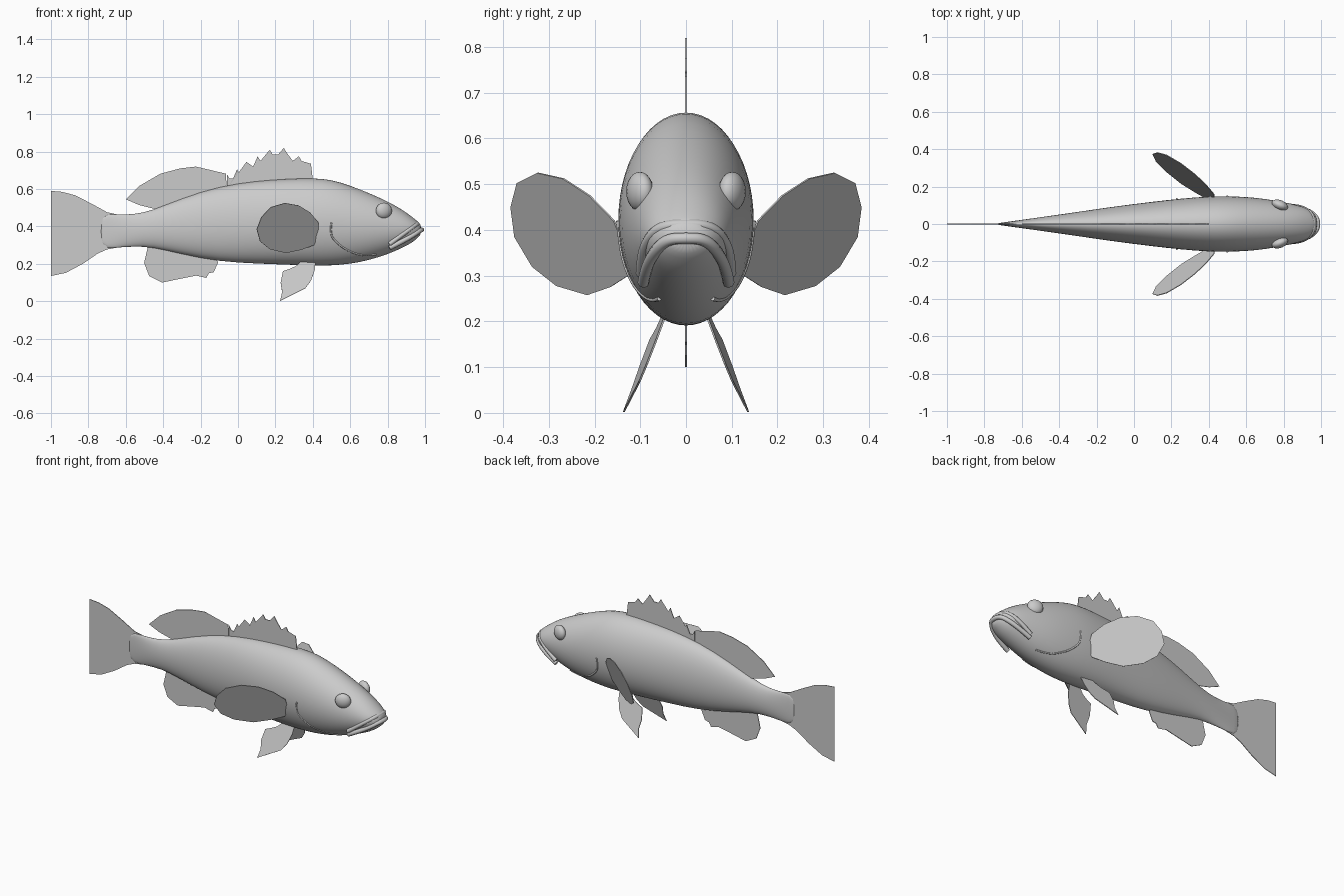
import bpy, bmesh, math

cube = bpy.data.objects.get("Cube")
if cube:
    bpy.data.objects.remove(cube)

grey = bpy.data.materials.new("plain_grey")
grey.use_nodes = True
grey.diffuse_color = (0.6, 0.6, 0.6, 1)
grey.node_tree.nodes["Principled BSDF"].inputs["Base Color"].default_value = (0.6, 0.6, 0.6, 1)

# Body stations: x, top, bottom, half width
STATIONS = [
    (-.74, .47, .28, .003), (-.66, .465, .285, .014), (-.56, .463, .293, .028),
    (-.46, .485, .29, .042), (-.3, .552, .25, .065), (-.1, .617, .21, .095),
    (.1, .645, .2, .12), (.25, .655, .194, .137), (.4, .661, .189, .149),
    (.5, .652, .189, .15), (.6, .62, .198, .146), (.7, .58, .218, .136),
    (.8, .535, .25, .118), (.88, .49, .285, .1), (.93, .452, .312, .083),
    (.96, .428, .338, .06), (.98, .408, .358, .035)]


def section(x):
    """Top, bottom and half width of the body at x."""
    for a, b in zip(STATIONS, STATIONS[1:]):
        if a[0] <= x <= b[0]:
            t = (x - a[0]) / (b[0] - a[0])
            return [p + (q - p) * t for p, q in zip(a[1:], b[1:])]
    return STATIONS[-1][1:]


def skin(x, z):
    """Half width of the body at a side position."""
    top, bottom, width = section(x)
    s = (2 * z - top - bottom) / (top - bottom)
    return width * math.sqrt(max(0, 1 - s * s))


def finish(name, bm, smooth=True):
    bmesh.ops.recalc_face_normals(bm, faces=bm.faces)
    mesh = bpy.data.meshes.new(name)
    bm.to_mesh(mesh)
    bm.free()
    mesh.materials.append(grey)
    obj = bpy.data.objects.new(name, mesh)
    bpy.context.collection.objects.link(obj)
    for p in mesh.polygons:
        p.use_smooth = smooth
    return obj


def mirror(obj):
    obj.modifiers.new("both_sides", "MIRROR").use_axis = (False, True, False)


def fin(name, outline, side=lambda x, z: 0, paired=False):
    """Thin sheet from an x, z outline, placed sideways by a rule."""
    bm = bmesh.new()
    bm.faces.new([bm.verts.new((x, side(x, z), z)) for x, z in outline])
    bmesh.ops.triangulate(bm, faces=bm.faces)
    obj = finish(name, bm, False)
    thick = obj.modifiers.new("thickness", "SOLIDIFY")
    thick.thickness = 0.004
    thick.offset = 0
    if paired:
        mirror(obj)
    return obj


def tube(name, points, radius):
    """Round strip along a smooth path."""
    curve = bpy.data.curves.new(name, "CURVE")
    curve.dimensions = "3D"
    curve.bevel_depth = radius
    curve.bevel_resolution = 2
    curve.use_fill_caps = True
    spline = curve.splines.new("NURBS")
    spline.points.add(len(points) - 1)
    for p, co in zip(spline.points, points):
        p.co = (*co, 1)
    spline.use_endpoint_u = True
    spline.order_u = 3
    curve.materials.append(grey)
    obj = bpy.data.objects.new(name, curve)
    bpy.context.collection.objects.link(obj)
    return obj


# Body
SIDES = 28
bm = bmesh.new()
rings = []
for x, top, bottom, width in STATIONS:
    ring = []
    for i in range(SIDES):
        a = math.tau * i / SIDES
        ring.append(bm.verts.new((x, width * math.cos(a),
                                  (top + bottom) / 2 + (top - bottom) / 2 * math.sin(a))))
    rings.append(ring)
for r, s in zip(rings, rings[1:]):
    for i in range(SIDES):
        j = (i + 1) % SIDES
        bm.faces.new((r[i], r[j], s[j], s[i]))
bm.faces.new(rings[0])
bm.faces.new(rings[-1])
body = finish("body", bm)
body.modifiers.new("rounding", "SUBSURF").levels = 1

# Lips
def lip(name, half, radius):
    right = [(x, -y, z) for x, y, z in reversed(half[1:])]
    tube(name, right + half, radius)

lip("upper_lip", [(.962, 0, .412), (.955, .045, .41), (.925, .077, .39),
                  (.87, .096, .35), (.81, .098, .305)], .012)
lip("lower_lip", [(.985, 0, .382), (.975, .04, .38), (.935, .07, .352),
                  (.87, .088, .315), (.81, .093, .285)], .013)

# Gill cover edges
for sign, name in ((1, "gill_edge_a"), (-1, "gill_edge_b")):
    path = [(.5, .42), (.49, .36), (.53, .31), (.59, .268), (.67, .242), (.74, .25)]
    tube(name, [(x, sign * (skin(x, z) - .002), z) for x, z in path], .005)

# Eyes
bm = bmesh.new()
bmesh.ops.create_uvsphere(bm, u_segments=20, v_segments=12, radius=.043)
for v in bm.verts:
    v.co = (v.co.x + .78, v.co.y * .65 + .101 + (.78 - v.co.x - .78) * .25, v.co.z + .484)
mirror(finish("eyes", bm))

# Tail fin
fin("tail_fin", [(-.64, .463), (-.7, .476), (-.78, .52), (-.87, .566), (-.94, .585), (-1, .59),
                 (-.985, .5), (-.977, .4), (-.98, .28), (-1, .135), (-.92, .152),
                 (-.83, .2), (-.75, .255), (-.7, .277), (-.64, .288)])

# Rear dorsal fin
fin("rear_dorsal_fin", [(-.6, .545), (-.525, .618), (-.415, .682), (-.31, .71), (-.225, .72),
                        (-.18, .705), (-.15, .672), (-.065, .682), (-.06, .6),
                        (-.25, .54), (-.4, .48), (-.45, .495), (-.53, .515)])

# Spiny dorsal fin: each spine rises to a tip, then the web dips behind it
tips = [(-.06, .68), (-.005, .705), (.045, .745), (.105, .775), (.17, .81),
        (.245, .82), (.325, .775), (.39, .735)]
edge = []
for (x, z), (nx, nz) in zip(tips, tips[1:]):
    edge += [(x, z), (x + .015, z - .025), (x + (nx - x) * .6, min(z, nz) - .025)]
fin("spiny_dorsal_fin", edge + [tips[-1], (.4, .65), (.2, .62), (-.06, .6)])

# Anal fin
fin("anal_fin", [(-.48, .3), (-.485, .262), (-.502, .205), (-.475, .135), (-.405, .1), (-.31, .12),
                 (-.225, .137), (-.185, .143), (-.17, .125), (-.155, .15), (-.13, .155),
                 (-.105, .21), (-.15, .25), (-.3, .29)])

# Pectoral fins
fin("pectoral_fins", [(.405, .3), (.43, .35), (.43, .42), (.385, .475), (.325, .512), (.25, .525),
                      (.175, .503), (.125, .45), (.1, .385), (.118, .32), (.17, .278),
                      (.255, .258), (.335, .275)],
    lambda x, z: .145 + (.43 - x) * .7 + (z - .39) * .4, True)

# Pelvic fins
fin("pelvic_fins", [(.415, .215), (.41, .165), (.39, .11), (.36, .07), (.3, .04), (.225, .002),
                    (.236, .05), (.228, .1), (.24, .16), (.275, .172), (.31, .188), (.34, .215)],
    lambda x, z: .058 + (.2 - z) * .36 - (x - .31) * .08, True)
